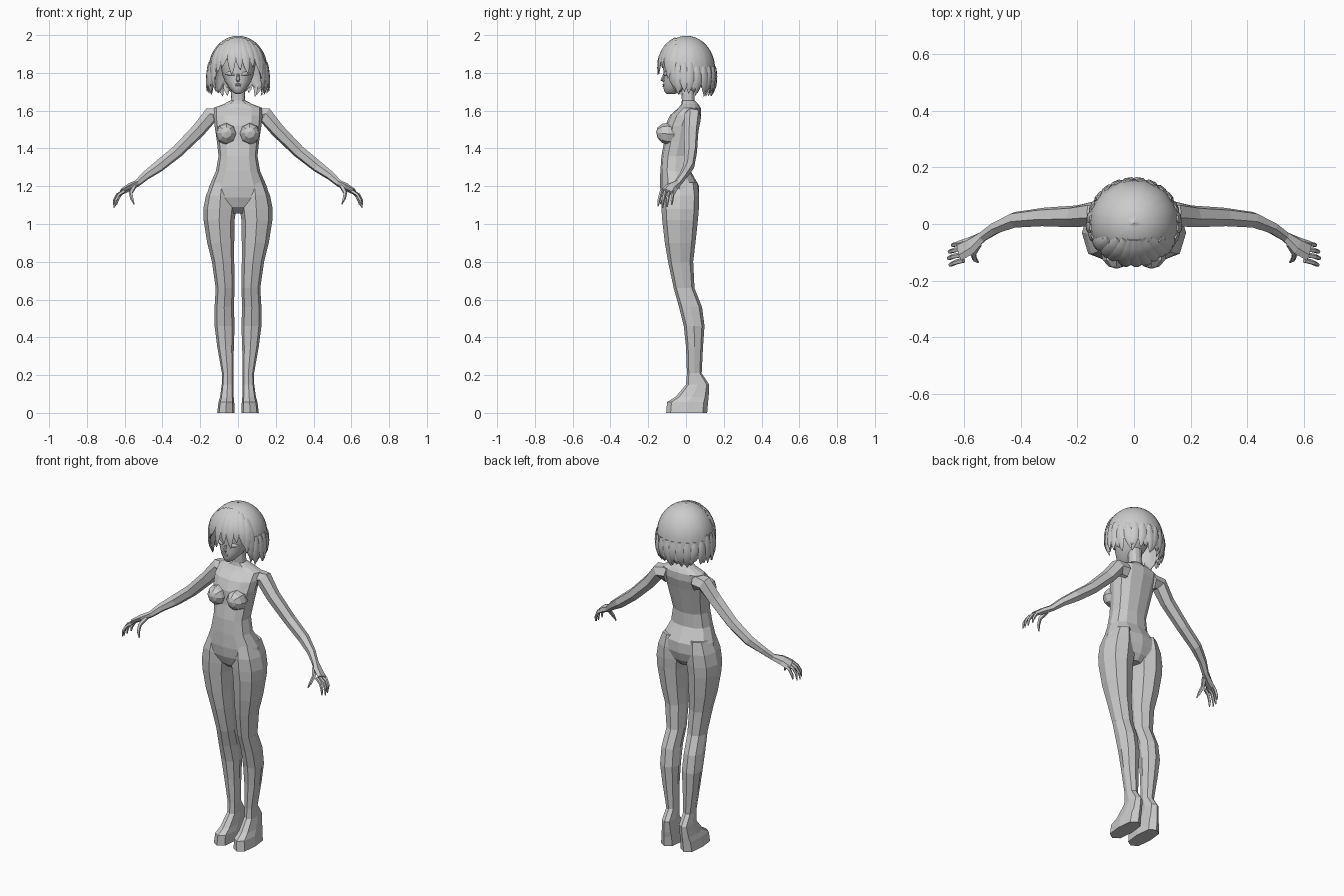
import bpy, bmesh, math, random
from math import sin, cos, pi, radians
from mathutils import Vector

if "Cube" in bpy.data.objects:
    bpy.data.objects.remove(bpy.data.objects["Cube"])

random.seed(4)


def make(name, rings, mirror=False, smooth=None, caps=True):
    """Skin a list of equal-length closed rings."""
    bm = bmesh.new()
    vr = [[bm.verts.new(p) for p in r] for r in rings]
    n = len(vr[0])
    for a, b in zip(vr, vr[1:]):
        for i in range(n):
            k = (i + 1) % n
            bm.faces.new((a[i], a[k], b[k], b[i]))
    if caps:
        bm.faces.new(vr[0][::-1])
        bm.faces.new(vr[-1])
    bmesh.ops.remove_doubles(bm, verts=bm.verts, dist=0.0001)
    bmesh.ops.recalc_face_normals(bm, faces=bm.faces)
    me = bpy.data.meshes.new(name)
    bm.to_mesh(me)
    bm.free()
    ob = bpy.data.objects.new(name, me)
    bpy.context.collection.objects.link(ob)
    if smooth:
        bpy.ops.object.select_all(action='DESELECT')
        ob.select_set(True)
        bpy.context.view_layer.objects.active = ob
        bpy.ops.object.shade_smooth_by_angle(angle=radians(smooth))
    if mirror:
        ob.modifiers.new("mirror", 'MIRROR')
    return ob


def section(z, x0, x1, y0, y1, n=8, e=0.85):
    """Horizontal rounded ring filling a box in x and y."""
    def f(v):
        return math.copysign(abs(v) ** e, v) if abs(v) > 1e-6 else 0
    return [Vector(((x0 + x1) / 2 + (x1 - x0) / 2 * f(cos(a)),
                    (y0 + y1) / 2 + (y1 - y0) / 2 * f(sin(a)), z))
            for a in (2 * pi * i / n for i in range(n))]


def tube(name, pts, side, n=6, **kw):
    """Loft along points (x, y, z, half width, half thickness)."""
    P = [Vector(p[:3]) for p in pts]
    rings = []
    for i, p in enumerate(pts):
        t = (P[min(i + 1, len(P) - 1)] - P[max(i - 1, 0)]).normalized()
        u = Vector(side)
        u = (u - t * u.dot(t)).normalized()
        v = t.cross(u)
        rings.append([P[i] + u * p[3] * cos(2 * pi * k / n) + v * p[4] * sin(2 * pi * k / n)
                      for k in range(n)])
    return make(name, rings, **kw)


# Torso and neck: z, half width, front y, back y
torso = [(1.055, .04, -.07, .03), (1.09, .12, -.11, .055), (1.14, .168, -.13, .07),
         (1.20, .152, -.138, .07), (1.28, .117, -.136, .025), (1.36, .103, -.13, .025),
         (1.44, .112, -.115, .045), (1.52, .124, -.11, .065), (1.575, .13, -.085, .08),
         (1.615, .128, -.04, .078), (1.635, .075, -.025, .065), (1.655, .038, -.022, .045),
         (1.77, .035, -.03, .04)]
make("torso", [section(z, -w, w, f, b, 12) for z, w, f, b in torso])

# Bust
bust = []
for k in range(7):
    a = pi * k / 6
    r = max(sin(a), .02)
    bust.append([Vector((.062 + .056 * r * cos(t), -.096 - .062 * cos(a),
                         1.487 - .014 * sin(a / 2) + .058 * r * sin(t)))
                 for t in (2 * pi * i / 8 for i in range(8))])
make("bust", bust, mirror=True)

# Legs and wedge shoes: z, inner x, outer x, front y, back y
leg = [(1.22, .03, .14, -.12, .06), (1.15, .015, .17, -.132, .07), (1.08, .01, .184, -.13, .068),
       (1.02, .018, .182, -.126, .063), (.90, .02, .163, -.112, .05), (.80, .02, .138, -.095, .038),
       (.66, .018, .118, -.065, .045), (.56, .022, .124, -.037, .085), (.46, .018, .124, -.012, .098),
       (.35, .022, .11, .0, .09), (.21, .025, .085, .005, .083), (.15, .025, .086, .0, .123),
       (.085, .023, .095, -.055, .12), (.057, .02, .103, -.1, .117), (.0, .018, .11, -.105, .112)]
make("leg", [section(*r, 8, .7 if r[0] < .18 else .85) for r in leg], mirror=True)

# Arms with palms
arm = [(.09, .035, 1.57, .045, .05), (.145, .036, 1.575, .045, .045), (.21, .027, 1.495, .04, .038),
       (.32, .025, 1.385, .034, .034), (.42, .015, 1.305, .029, .032), (.49, -.015, 1.255, .022, .024),
       (.535, -.045, 1.215, .02, .018), (.575, -.075, 1.195, .033, .018), (.617, -.095, 1.17, .038, .012)]
tube("arm", arm, (-.4, 1, 0), mirror=True)

# Fingers and thumb
for i, y in enumerate((-.128, -.108, -.088, -.068)):
    d = (0, .006, .003, -.008)[i]
    o = -.02 + .004 * i
    tube("finger", [(.602, y, 1.175, .01, .01), (.632 + d, y + o * .4, 1.155, .009, .009),
                    (.648 + d, y + o * .8, 1.125, .008, .008),
                    (.651 + d, y + o, 1.092 - d, .003, .003)], (0, 1, 0), 5, mirror=True)
tube("thumb", [(.55, -.07, 1.2, .014, .014), (.568, -.105, 1.165, .011, .011),
               (.562, -.125, 1.135, .009, .009), (.55, -.135, 1.105, .003, .003)],
     (1, 0, 0), 5, mirror=True)

# Head: z, half width, front y, back y
head = [(1.688, .014, -.102, -.06), (1.70, .03, -.114, -.03), (1.725, .052, -.12, .02),
        (1.755, .07, -.119, .05), (1.79, .083, -.117, .08), (1.84, .092, -.124, .1),
        (1.90, .09, -.115, .1), (1.95, .06, -.07, .07)]
make("head", [section(z, -w, w, f, b, 16, .95) for z, w, f, b in head], smooth=50)

# Nose, lips and closed eyelids
tube("nose", [(0, -.112, 1.8, .006, .006), (0, -.122, 1.775, .008, .009),
              (0, -.127, 1.763, .01, .01), (0, -.115, 1.753, .006, .004)], (1, 0, 0), 6, smooth=50)
for name, z in (("upper_lip", 1.738), ("lower_lip", 1.729)):
    tube(name, [(-.02, -.112, z, .001, .001), (-.008, -.119, z, .005, .005),
                (.008, -.119, z, .005, .005), (.02, -.112, z, .001, .001)], (0, 0, 1), smooth=60)
tube("eyelid", [(.018, -.113, 1.79, .003, .003), (.032, -.113, 1.795, .01, .007),
                (.048, -.104, 1.797, .012, .008), (.066, -.085, 1.793, .003, .003)],
     (0, 0, 1), 8, mirror=True, smooth=60)


# Hair surface: angle th runs around from the front, s runs from crown to hem
def dome(th, s, off=0.0):
    if s < pi / 2:
        r, z = .156 * sin(s), 1.82 + (.176 + off) * cos(s)
        r += off * sin(s)
    else:
        d = (s - pi / 2) * .16 / .14
        r, z = .156 + .022 * d - .036 * d * d + off, 1.82 - (s - pi / 2) * .16
    return Vector((r * sin(th), -.97 * r * cos(th) + .003, z))


def s_at(z):
    return pi / 2 + (1.82 - z) / .16 if z < 1.82 else math.acos((z - 1.82) / .176)


# Hair cap with a ragged hem, short over the forehead
cols, rows = 72, 14
hem = []
for j in range(cols):
    a = abs((2 * pi * j / cols + pi) % (2 * pi) - pi)
    k = min(max((a - radians(42)) / radians(16), 0), 1)
    tooth = abs(j % 6 - 3) / 3
    hem.append(s_at(1.875 - .18 * k + .045 * tooth * k + random.uniform(-.006, .006)))
cap = make("hair_cap", [[dome(2 * pi * j / cols, max(hem[j] * i / rows, .001),
                              .004 * (j % 6 == 3) * (i / rows) ** 2) for j in range(cols)]
                        for i in range(rows + 1)], smooth=40, caps=False)
sol = cap.modifiers.new("thickness", 'SOLIDIFY')
sol.thickness = .01


# Tapered locks lying on the hair surface
def lock(name, deg, z_tip, width, start=None, sway=0, flare=0):
    th = radians(deg)
    s0 = start or math.asin(min(.06 / (.156 * max(cos(th), .01)), .98))
    s1 = s_at(z_tip)
    pts = []
    for i, w in enumerate((.45, .75, .95, 1, .85, .55, .05)):
        t = i / 6
        p = dome(th + radians(sway) * t * t, s0 + (s1 - s0) * t, .001 + flare * t ** 3)
        pts.append((*p, width * w, .008 * min(1, w + .2)))
    tube(name, pts, (cos(th), sin(th), 0), 6, smooth=40)


# Bangs
tips = (1.77, 1.80, 1.825, 1.79, 1.815, 1.795, 1.83, 1.80, 1.77)
for i, z in enumerate(tips):
    lock("bang_lock", -56 + 14 * i, z, .027, sway=random.uniform(-6, 6))

# Side locks framing the face, then the hem tips around the back
for sgn in (-1, 1):
    for deg, z, fl in ((60, 1.70, -.012), (72, 1.685, .0), (84, 1.70, .014), (97, 1.69, .006)):
        lock("side_lock", sgn * deg, z, .024, sway=sgn * random.uniform(-6, 4), flare=fl)
for i in range(10):
    lock("back_lock", 112 + 15.1 * i, random.uniform(1.675, 1.70), .025, start=1.5,
         sway=random.uniform(-7, 7), flare=random.uniform(-.015, .003))
